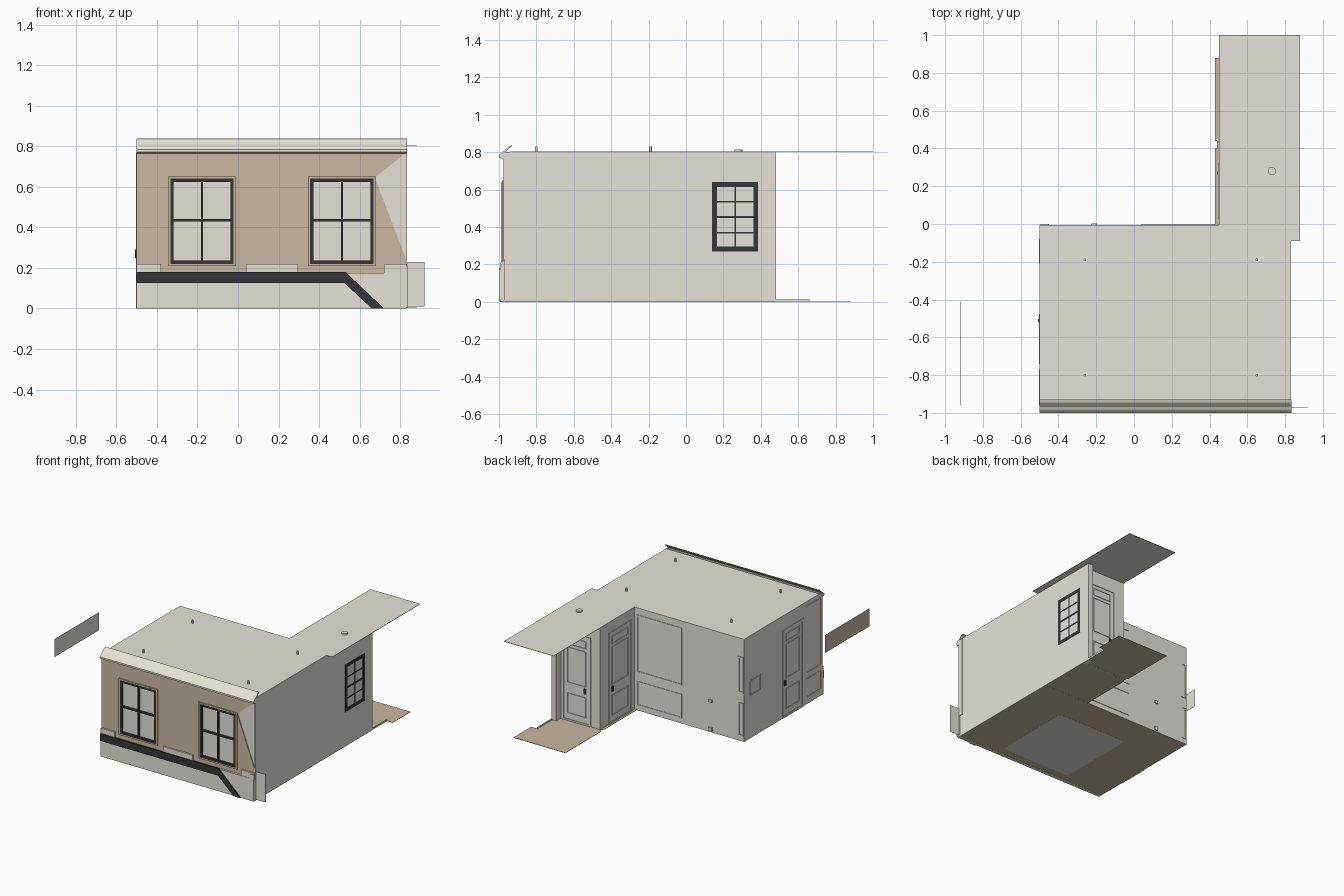
import bpy, bmesh, math

if "Cube" in bpy.data.objects:
    bpy.data.objects.remove(bpy.data.objects["Cube"])


def mat(name, r, g, b):
    m = bpy.data.materials.new(name)
    m.diffuse_color = (r, g, b, 1)
    m.use_nodes = True
    m.node_tree.nodes["Principled BSDF"].inputs["Base Color"].default_value = m.diffuse_color
    return m


GRAY = mat("warm_gray_plaster", 0.79, 0.765, 0.705)
TAN = mat("tan_stucco", 0.59, 0.49, 0.375)
WOOD = mat("tan_floor", 0.57, 0.475, 0.365)
DARK = mat("charcoal", 0.035, 0.035, 0.038)
CREAM = mat("cream_cornice", 0.82, 0.79, 0.70)


def finish(name, bm, m):
    me = bpy.data.meshes.new(name)
    bm.to_mesh(me)
    bm.free()
    me.materials.append(m)
    ob = bpy.data.objects.new(name, me)
    bpy.context.collection.objects.link(ob)
    return ob


def boxes(name, m, *dims):
    """One object made of boxes (x0, x1, y0, y1, z0, z1)."""
    bm = bmesh.new()
    for x0, x1, y0, y1, z0, z1 in dims:
        vs = bmesh.ops.create_cube(bm, size=1)["verts"]
        for v in vs:
            v.co.x = x1 if v.co.x > 0 else x0
            v.co.y = y1 if v.co.y > 0 else y0
            v.co.z = z1 if v.co.z > 0 else z0
    return finish(name, bm, m)


def slab(name, m, profile, axis, a, b):
    """Extrude a 2D profile along axis 'x' or 'y' from a to b."""
    bm = bmesh.new()
    place = (lambda p, t: (t, p[0], p[1])) if axis == 'x' else (lambda p, t: (p[0], t, p[1]))
    f = bm.faces.new([bm.verts.new(place(p, a)) for p in profile])
    d = (b - a, 0, 0) if axis == 'x' else (0, b - a, 0)
    ext = bmesh.ops.extrude_face_region(bm, geom=[f])["geom"]
    bmesh.ops.translate(bm, vec=d, verts=[v for v in ext if isinstance(v, bmesh.types.BMVert)])
    bmesh.ops.recalc_face_normals(bm, faces=bm.faces[:])
    return finish(name, bm, m)


def bars(axis, p0, p1, u0, u1, v0, v1, w, us=(), vs=(), mw=0.008):
    """Rectangular frame with optional glazing bars, on a wall facing x or y."""
    r = [(u0, u0 + w, v0, v1), (u1 - w, u1, v0, v1),
         (u0 + w, u1 - w, v0, v0 + w), (u0 + w, u1 - w, v1 - w, v1)]
    r += [(u - mw / 2, u + mw / 2, v0 + w, v1 - w) for u in us]
    r += [(u0 + w, u1 - w, v - mw / 2, v + mw / 2) for v in vs]
    if axis == 'x':
        return [(p0, p1, a, b, c, d) for a, b, c, d in r]
    return [(a, b, p0, p1, c, d) for a, b, c, d in r]


def cylinder(name, m, x, y, z0, z1, r):
    bm = bmesh.new()
    bmesh.ops.create_cone(bm, cap_ends=True, segments=16, radius1=r, radius2=r, depth=z1 - z0)
    bmesh.ops.translate(bm, vec=(x, y, (z0 + z1) / 2), verts=bm.verts[:])
    return finish(name, bm, m)


# Floors and the gray inset seen from below
boxes("floor", WOOD, (-0.5, 0.83, -0.99, -0.005, 0.001, 0.004),
      (0.43, 0.83, -0.005, 0.40, 0.001, 0.004), (0.44, 0.83, 0.40, 0.44, 0.001, 0.004),
      (0.43, 0.83, 0.44, 0.88, 0.001, 0.004), (0.83, 0.88, 0.66, 0.88, 0.001, 0.004))
boxes("floor_inset", GRAY, (-0.13, 0.48, -0.90, -0.26, 0, 0.0055))

# Ceilings
boxes("room_ceiling", GRAY, (-0.5, 0.83, -0.94, -0.005, 0.801, 0.804))
boxes("hall_ceiling", GRAY, (0.45, 0.88, -0.005, 1.0, 0.801, 0.804),
      (0.83, 0.88, -0.09, -0.005, 0.801, 0.804))

# Walls
boxes("left_wall", GRAY, (-0.5, -0.495, -0.97, -0.005, 0, 0.802))
boxes("right_wall", GRAY, (0.825, 0.83, -0.97, 0.48, 0, 0.802))
boxes("back_wall", GRAY, (-0.5, 0.83, -0.01, -0.005, 0, 0.802))
boxes("hall_left_wall", GRAY, (0.45, 0.455, -0.005, 0.42, 0, 0.802))
boxes("hall_end_wall", GRAY, (0.45, 0.83, 0.415, 0.42, 0, 0.802),
      (0.79, 0.83, 0.42, 0.48, 0, 0.802))
boxes("front_inner_wall", GRAY, (-0.5, 0.83, -0.968, -0.962, 0, 0.802))

# Tan facade around the two windows, with its open corner at the right
TOP, BOT, W0, W1 = 0.77, 0.175, 0.215, 0.645
LEFTS = (-0.34, 0.35)
WIDTH = 0.325
a, b = LEFTS
facade = [
    [(-0.5, BOT), (a, BOT), (a, TOP), (-0.5, TOP)],
    [(a + WIDTH, BOT), (b, BOT), (b, TOP), (a + WIDTH, TOP)],
    [(a, W1), (a + WIDTH, W1), (a + WIDTH, TOP), (a, TOP)],
    [(a, BOT), (a + WIDTH, BOT), (a + WIDTH, W0), (a, W0)],
    [(b, BOT), (b + WIDTH, BOT), (b + WIDTH, W0), (b, W0)],
    [(b, W1), (b + WIDTH, W1), (0.83, TOP), (b, TOP)],
    [(b + WIDTH, BOT), (0.83, BOT), (0.83, 0.24), (b + WIDTH, W1)],
]
for i, poly in enumerate(facade):
    slab(f"facade_panel_{i}", TAN, poly, 'y', -0.975, -0.969)

# Front windows: tan casing, charcoal sash and bars
for i, x in enumerate(LEFTS):
    boxes(f"window_casing_{i}", TAN,
          *bars('y', -0.985, -0.969, x - 0.005, x + WIDTH + 0.005, 0.21, 0.65, 0.015))
    boxes(f"window_sash_{i}", DARK,
          *bars('y', -0.986, -0.965, x + 0.006, x + WIDTH - 0.006, 0.22, 0.64, 0.016,
                us=[x + WIDTH / 2], vs=[0.435], mw=0.011))

# Base wall, dado pieces and corner plate
boxes("front_base", GRAY, (-0.5, 0.83, -0.99, -0.965, 0, 0.175))
boxes("dado_blocks", GRAY, *[(p, q, -0.988, -0.965, 0.17, 0.22)
                            for p, q in ((-0.5, -0.38), (0.04, 0.295), (0.72, 0.83))])
boxes("corner_trim", GRAY, (0.828, 0.834, -0.976, -0.935, 0.17, 0.8),
      (0.828, 0.834, -0.998, -0.965, 0.015, 0.17))
boxes("corner_plate", GRAY, (0.835, 0.92, -0.971, -0.969, 0.01, 0.23),
      (0.80, 0.835, -0.994, -0.988, 0.005, 0.21))

# Charcoal rail that steps down at the right
slab("front_rail", DARK, [(-0.5, 0.18), (0.53, 0.18), (0.72, 0.0), (0.66, 0.0),
                          (0.525, 0.125), (-0.5, 0.125)], 'y', -0.998, -0.985)

# Cornice, a thin moulded sheet leaning back to the roof edge
slab("cornice", CREAM, [(-0.975, 0.765), (-1.0, 0.772), (-1.0, 0.785), (-0.985, 0.80),
                        (-0.97, 0.808), (-0.945, 0.832), (-0.93, 0.837), (-0.93, 0.832),
                        (-0.943, 0.826), (-0.965, 0.802), (-0.975, 0.795)], 'x', -0.5, 0.834)

# Side window with eight panes
boxes("side_window", DARK, *bars('x', 0.826, 0.833, 0.14, 0.385, 0.27, 0.64, 0.025,
                                 us=[0.2625], vs=[0.37, 0.535]),
      (0.826, 0.833, 0.16, 0.365, 0.448, 0.46))

# Ceiling hooks and lamp rose
for i, (x, y) in enumerate([(-0.26, -0.19), (0.65, -0.19), (-0.26, -0.8), (0.65, -0.8)]):
    cylinder(f"ceiling_hook_{i}", GRAY, x, y, 0.80, 0.83, 0.007)
cylinder("lamp_rose", GRAY, 0.73, 0.28, 0.80, 0.815, 0.022)

# Wall panel mouldings on the back and left walls
back = [(0.04, 0.43, 0.30, 0.75), (0.04, 0.43, 0.04, 0.23),
        (-0.495, -0.45, 0.38, 0.66), (-0.495, -0.45, 0.04, 0.30)]
left = [(-0.96, -0.77, 0.24, 0.77), (-0.96, -0.77, 0.05, 0.2), (-0.21, -0.08, 0.33, 0.45)]
boxes("back_panel_moulding", GRAY, *[q for p in back for q in bars('y', -0.006, -0.001, *p, 0.009)])
boxes("left_panel_moulding", GRAY, *[q for p in left for q in bars('x', -0.504, -0.499, *p, 0.009)])
boxes("sockets", GRAY, (-0.225, -0.195, -0.006, 0.003, 0.235, 0.255),
      (-0.225, -0.195, -0.006, 0.003, 0.01, 0.04))


# Panelled doors with dark handles
def door(name, axis, pos, out, u0, u1, top, knob):
    p0, p1 = sorted((pos, pos + out))
    h0, h1 = sorted((pos, pos + out * 1.8))
    m = 0.045
    parts = bars(axis, p0, p1, u0, u1, 0.0, top, 0.016)
    for z0, z1 in ((0.06, 0.22), (0.30, top - 0.12), (top - 0.10, top - 0.04)):
        parts += bars(axis, p0, p1, u0 + m, u1 - m, z0, z1, 0.006)
    boxes(name, GRAY, *parts)
    k = (knob - 0.008, knob + 0.008, 0.25, 0.29)
    boxes(name + "_handle", DARK, (h0, h1, *k) if axis == 'x' else (k[0], k[1], h0, h1, *k[2:]))


door("left_door", 'x', -0.5, -0.004, -0.74, -0.48, 0.69, -0.51)
door("hall_side_door", 'x', 0.45, -0.005, 0.03, 0.32, 0.72, 0.27)
door("hall_end_door", 'y', 0.42, 0.005, 0.53, 0.78, 0.70, 0.58)

# Hall skirting running on past the end wall
boxes("hall_skirting", GRAY, (0.825, 0.83, 0.48, 0.66, 0.004, 0.014))

# Free-standing sign board left of the building
boxes("side_board_front", GRAY, (-0.9195, -0.919, -0.96, -0.41, 0.655, 0.795))
boxes("side_board_back", TAN, (-0.92, -0.9195, -0.96, -0.41, 0.655, 0.795))
